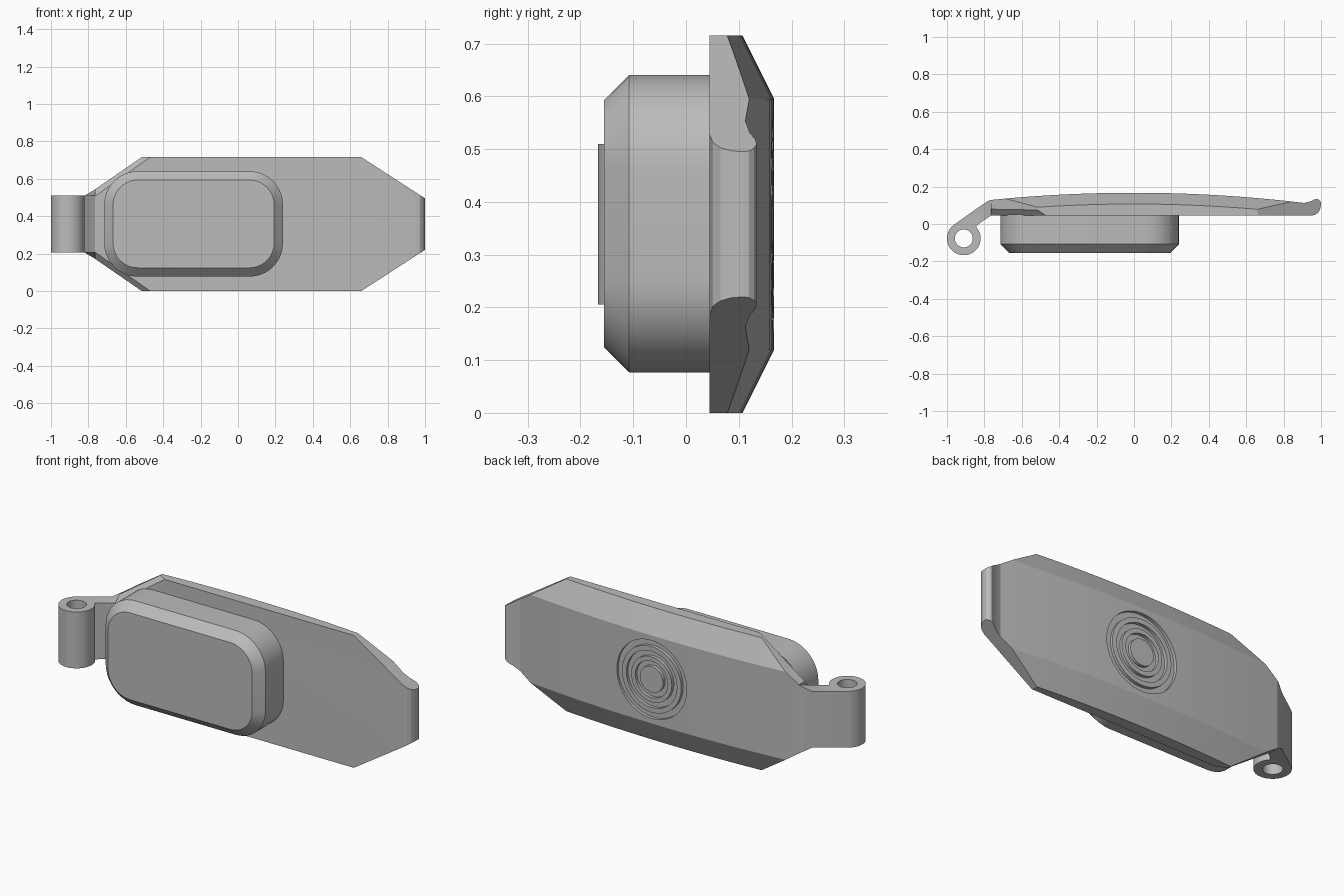
import bpy, bmesh, math
from mathutils import Vector

if "Cube" in bpy.data.objects:
    bpy.data.objects.remove(bpy.data.objects["Cube"])

MID = 0.3575          # height of the symmetry plane
HALF = 0.3575         # half height of the plate

grey = bpy.data.materials.new("grey_metal")
grey.diffuse_color = (0.5, 0.5, 0.5, 1)
grey.use_nodes = True
grey.node_tree.nodes["Principled BSDF"].inputs["Base Color"].default_value = grey.diffuse_color


def loft(bm, sections):
    """Skin equal-length loops of points and cap both ends."""
    loops = [[bm.verts.new(p) for p in s] for s in sections]
    n = len(loops[0])
    for a, b in zip(loops, loops[1:]):
        for i in range(n):
            j = (i + 1) % n
            bm.faces.new((a[i], a[j], b[j], b[i]))
    bm.faces.new(loops[0])
    bm.faces.new(loops[-1])
    return loops


def finish(bm, name):
    bmesh.ops.recalc_face_normals(bm, faces=bm.faces[:])
    me = bpy.data.meshes.new(name)
    bm.to_mesh(me)
    bm.free()
    ob = bpy.data.objects.new(name, me)
    bpy.context.collection.objects.link(ob)
    me.materials.append(grey)
    return ob


def select(ob):
    bpy.ops.object.select_all(action='DESELECT')
    ob.select_set(True)
    bpy.context.view_layer.objects.active = ob


def smooth(ob, angle=20):
    select(ob)
    bpy.ops.object.shade_smooth_by_angle(angle=math.radians(angle))


def cut(ob, cutter):
    cutter.hide_render = True
    mod = ob.modifiers.new("cut", 'BOOLEAN')
    mod.operation = 'DIFFERENCE'
    mod.solver = 'EXACT'
    mod.object = cutter
    select(ob)
    bpy.ops.object.modifier_apply(modifier=mod.name)
    bpy.data.objects.remove(cutter)


def circle(cx, cy, r, a0, a1, n):
    return [(cx + r * math.cos(math.radians(a0 + (a1 - a0) * i / n)),
             cy + r * math.sin(math.radians(a0 + (a1 - a0) * i / n))) for i in range(n + 1)]


# Plate: arched back with a rolled lip, lower shoulders along both long edges
arc = [(x, 0.167 - x * x / 15.2) for x in [-0.765 + 1.675 * i / 24 for i in range(25)]]
lip = [(0.945, 0.121), (0.963, 0.131), (0.978, 0.134), (0.99, 0.129), (0.998, 0.119),
       (1.0, 0.107), (0.997, 0.085), (0.988, 0.065), (0.973, 0.051), (0.95, 0.045)]
profile = arc + lip + [(-0.765, 0.045)]


def section(z, drop):
    return [(x, y - (drop if y > 0.1 else 0), z) for x, y in profile]


bm = bmesh.new()
loft(bm, [section(0, 0.06), section(0.12, 0), section(0.595, 0), section(2 * HALF, 0.06)])

# Slanted ends and the front chamfer beside the hinge
planes = [((-0.515, 0, 0.715), (-0.21, 0, 0.305)),
          ((0.66, 0, 0.715), (0.22, 0, 0.34)),
          ((-0.47, 0.045, 0.715), (-0.615, -0.9225, 0.87))]
for s in (1, -1):
    for co, no in planes:
        bmesh.ops.bisect_plane(
            bm, geom=bm.verts[:] + bm.edges[:] + bm.faces[:], dist=1e-5,
            plane_co=Vector((co[0], co[1], MID + s * (co[2] - MID))),
            plane_no=Vector((no[0], no[1], s * no[2])).normalized(), clear_outer=True)
        bmesh.ops.holes_fill(bm, edges=[e for e in bm.edges if e.is_boundary], sides=0)
plate = finish(bm, "plate")

# Concentric grooves on the back
bm = bmesh.new()
N = 64
for r0, r1 in ((0.07, 0.098), (0.122, 0.152), (0.178, 0.21)):
    rings = []
    for r, y in ((r0, 0.149), (r1, 0.149), (r1, 0.2), (r0, 0.2)):
        rings.append([bm.verts.new((0.09 + r * math.cos(2 * math.pi * i / N), y,
                                    MID + r * math.sin(2 * math.pi * i / N))) for i in range(N)])
    for k in range(4):
        a, b = rings[k], rings[(k + 1) % 4]
        for i in range(N):
            j = (i + 1) % N
            bm.faces.new((a[i], a[j], b[j], b[i]))
cut(plate, finish(bm, "groove_cutter"))
smooth(plate)

# Hinge arm with its round eye
LUG = (-0.91, -0.077)
outline = ([(-0.765, 0.045), (-0.765, 0.1285), (-0.778, 0.124), (-0.79, 0.117), (-0.82, 0.097)]
           + circle(*LUG, 0.09, 127, 404, 32) + [(-0.82, 0.008)])
flare = {0: 0.152, 1: 0.185, 2: 0.177, 3: 0.17}   # widens where it meets the plate
bm = bmesh.new()
ends = loft(bm, [[(x, y, MID + s * flare.get(i, 0.152)) for i, (x, y) in enumerate(outline)]
                 for s in (-1, 1)])
for loop in ends:
    bmesh.ops.connect_verts(bm, verts=[loop[4], loop[-1]])
arm = finish(bm, "hinge_arm")

bm = bmesh.new()
hole = circle(*LUG, 0.048, 0, 360, 32)[:-1]
loft(bm, [[(x, y, z) for x, y in hole] for z in (0.1, 0.6)])
cut(arm, finish(bm, "hole_cutter"))
smooth(arm, 25)


# Rounded box on the front with a chamfered face
def rounded(y, inset):
    r = 0.178 - inset
    pts = []
    for cx, cz, a in ((0.062, 0.462, 0), (-0.537, 0.462, 90),
                      (-0.537, 0.255, 180), (0.062, 0.255, 270)):
        pts += [(px, y, pz) for px, pz in circle(cx, cz, r, a, a + 90, 10)]
    return pts


bm = bmesh.new()
loft(bm, [rounded(0.05, 0), rounded(-0.108, 0), rounded(-0.155, 0.047)])
smooth(finish(bm, "front_box"))
